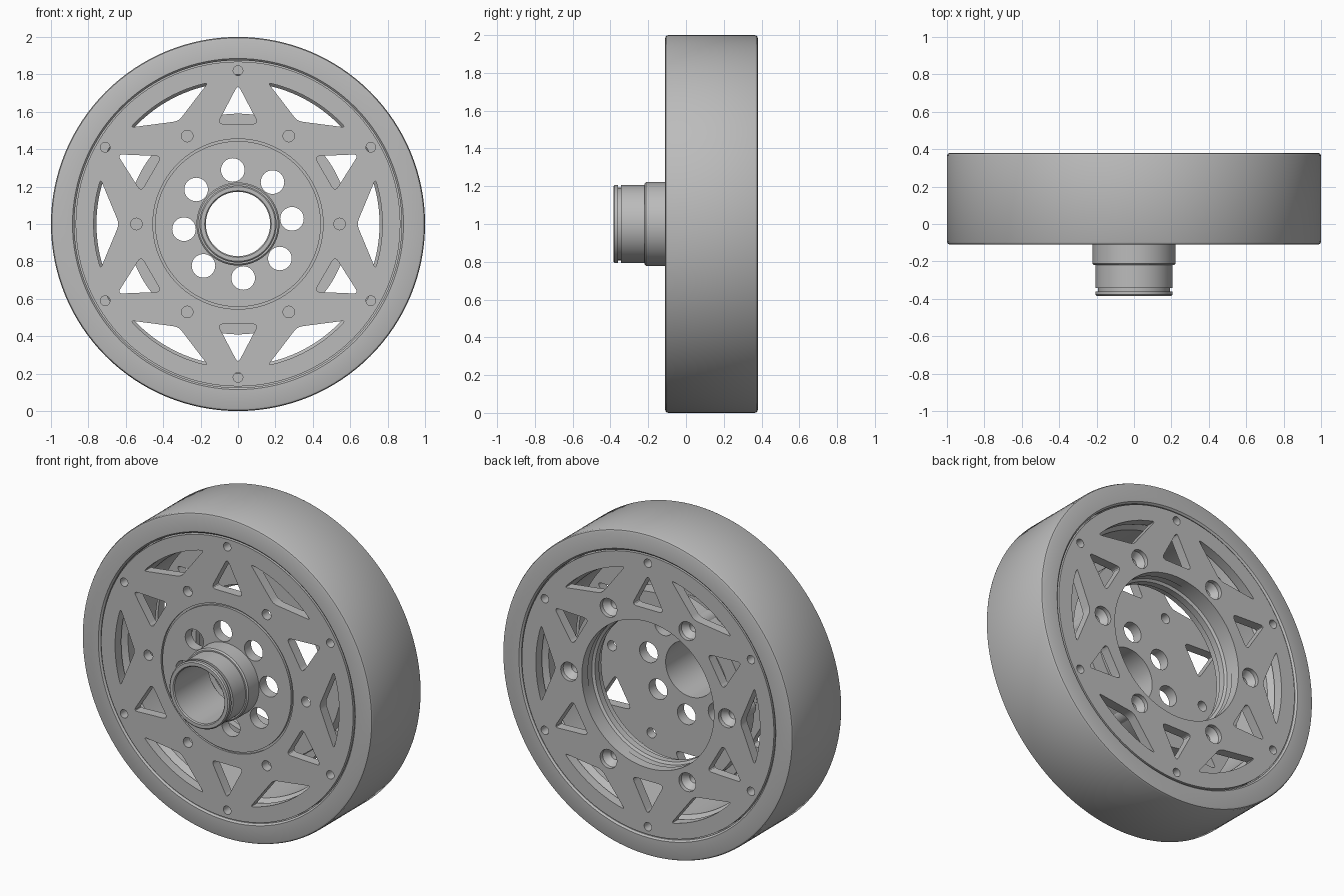
import bpy, bmesh
from math import cos, sin, pi, radians
from mathutils import Vector

cube = bpy.data.objects.get("Cube")
if cube:
    bpy.data.objects.remove(cube, do_unlink=True)

grey = bpy.data.materials.new("machined grey")
grey.use_nodes = True
grey.diffuse_color = (0.5, 0.5, 0.5, 1)
grey.node_tree.nodes["Principled BSDF"].inputs["Base Color"].default_value = (0.5, 0.5, 0.5, 1)


def finish(ob):
    """Set the colour and smooth the round walls while keeping edges sharp."""
    ob.data.materials.clear()
    ob.data.materials.append(grey)
    bpy.ops.object.select_all(action="DESELECT")
    ob.select_set(True)
    bpy.context.view_layer.objects.active = ob
    bpy.ops.object.shade_smooth_by_angle(angle=radians(30))


def lathe(name, profile, centre=(0, 0), steps=128):
    """Turn a closed (radius, y) profile around an axis along y."""
    bm = bmesh.new()
    verts = [bm.verts.new((r, y, 0)) for r, y in profile]
    edges = [bm.edges.new((v, verts[i - 1])) for i, v in enumerate(verts)]
    bmesh.ops.spin(bm, geom=verts + edges, cent=(0, 0, 0), axis=(0, 1, 0),
                   angle=2 * pi, steps=steps, use_merge=True)
    bmesh.ops.remove_doubles(bm, verts=bm.verts, dist=1e-5)
    bmesh.ops.recalc_face_normals(bm, faces=bm.faces)
    mesh = bpy.data.meshes.new(name)
    bm.to_mesh(mesh)
    bm.free()
    ob = bpy.data.objects.new(name, mesh)
    ob.location = (centre[0], 0, 1 + centre[1])
    bpy.context.collection.objects.link(ob)
    finish(ob)


def polar(r, deg):
    return Vector((r * cos(radians(deg)), r * sin(radians(deg))))


def circle(r, centre=(0, 0), n=24):
    return [Vector(centre) + polar(r, 360 * i / n) for i in range(n)]


def rounded(corners):
    """Polygon from (point, fillet length) pairs."""
    out = []
    for i, (p, t) in enumerate(corners):
        if not t:
            out.append(p)
            continue
        a = p + (corners[i - 1][0] - p).normalized() * t
        b = p + (corners[(i + 1) % len(corners)][0] - p).normalized() * t
        for k in range(6):
            u = k / 5
            out.append(a * (1 - u) ** 2 + p * 2 * u * (1 - u) + b * u * u)
    return out


def turned(points, deg):
    c, s = cos(radians(deg)), sin(radians(deg))
    return [Vector((p.x * c - p.y * s, p.x * s + p.y * c)) for p in points]


def plate(name, loops, y0, y1):
    """Flat plate from an outline and its holes, between two depths."""
    cu = bpy.data.curves.new(name, "CURVE")
    cu.dimensions = "2D"
    cu.fill_mode = "BOTH"
    cu.extrude = (y1 - y0) / 2
    for loop in loops:
        sp = cu.splines.new("POLY")
        sp.points.add(len(loop) - 1)
        for pt, p in zip(sp.points, loop):
            pt.co = (p.x, p.y, 0, 1)
        sp.use_cyclic_u = True
    ob = bpy.data.objects.new(name, cu)
    bpy.context.collection.objects.link(ob)
    ob.rotation_euler = (pi / 2, 0, 0)
    ob.location = (0, (y0 + y1) / 2, 1)
    bpy.ops.object.select_all(action="DESELECT")
    ob.select_set(True)
    bpy.context.view_layer.objects.active = ob
    bpy.ops.object.convert(target="MESH")
    ob = bpy.context.object
    bm = bmesh.new()
    bm.from_mesh(ob.data)
    bmesh.ops.remove_doubles(bm, verts=bm.verts, dist=1e-5)
    bmesh.ops.recalc_face_normals(bm, faces=bm.faces)
    bm.to_mesh(ob.data)
    bm.free()
    finish(ob)


# Spoke windows: wide curved triangles and small triangles between them
arc = [(polar(0.772, a), 0.02 if abs(a) == 18 else 0) for a in range(-18, 19, 3)]
wide_window = rounded([(Vector((0.635, 0)), 0.03)] + arc)
small_window = rounded([(Vector((0.535, -0.11)), 0.035), (Vector((0.745, 0)), 0.03),
                        (Vector((0.535, 0.11)), 0.035)])


def spoke_loops(bolt_radius):
    loops = [circle(0.868, n=128), circle(0.455, n=128)]
    for k in range(6):
        loops += [turned(wide_window, 60 * k), turned(small_window, 60 * k + 30),
                  circle(0.026, polar(0.82, 60 * k + 30)),
                  circle(bolt_radius, polar(0.543, 60 * k))]
    return loops


plate("front_spoke_plate", spoke_loops(0.031), -0.107, -0.047)
plate("back_spoke_plate", spoke_loops(0.058), 0.315, 0.375)

# Tread with rounded edges and a chamfered lip on each side
lathe("tread", [(0.985, -0.11), (0.995, -0.106), (1.0, -0.095), (1.0, 0.365), (0.995, 0.376),
                (0.985, 0.38), (0.885, 0.38), (0.875, 0.37), (0.875, -0.1), (0.885, -0.11)])

# Rim band between the two plates
lathe("rim_band", [(0.876, -0.045), (0.876, 0.313), (0.80, 0.313), (0.757, 0.27),
                   (0.757, 0), (0.80, -0.045)])

# Stepped bearing ring behind the back plate
lathe("bearing_ring", [(0.59, 0.17), (0.59, 0.27), (0.50, 0.27), (0.50, 0.314), (0.46, 0.314),
                       (0.46, 0.27), (0.445, 0.26), (0.445, 0.22), (0.465, 0.21), (0.465, 0.17)])

# Countersunk bolt seats with through holes
for k in range(6):
    lathe("bolt_seat", [(0.058, 0.35), (0.058, 0.17), (0.029, 0.17), (0.029, 0.31)],
          polar(0.543, 60 * k), 24)

# Hub disc with lightening holes
lathe_holes = [circle(0.063, polar(0.29, 5.5 + 45 * k), 32) for k in range(8)]
plate("hub_disc", [circle(0.443, n=128), circle(0.172, n=96)] + lathe_holes, -0.11, -0.045)
lathe("hub_disc_seat", [(0.46, -0.095), (0.46, -0.045), (0.435, -0.045), (0.435, -0.095)])

# Hub tube: collar, sleeve and retaining groove near the tip
lathe("hub_tube", [(0.172, -0.045), (0.222, -0.06), (0.222, -0.212), (0.214, -0.22),
                   (0.206, -0.22), (0.206, -0.343), (0.192, -0.343), (0.192, -0.36),
                   (0.206, -0.36), (0.206, -0.378), (0.199, -0.385), (0.178, -0.385),
                   (0.172, -0.379)], steps=96)
